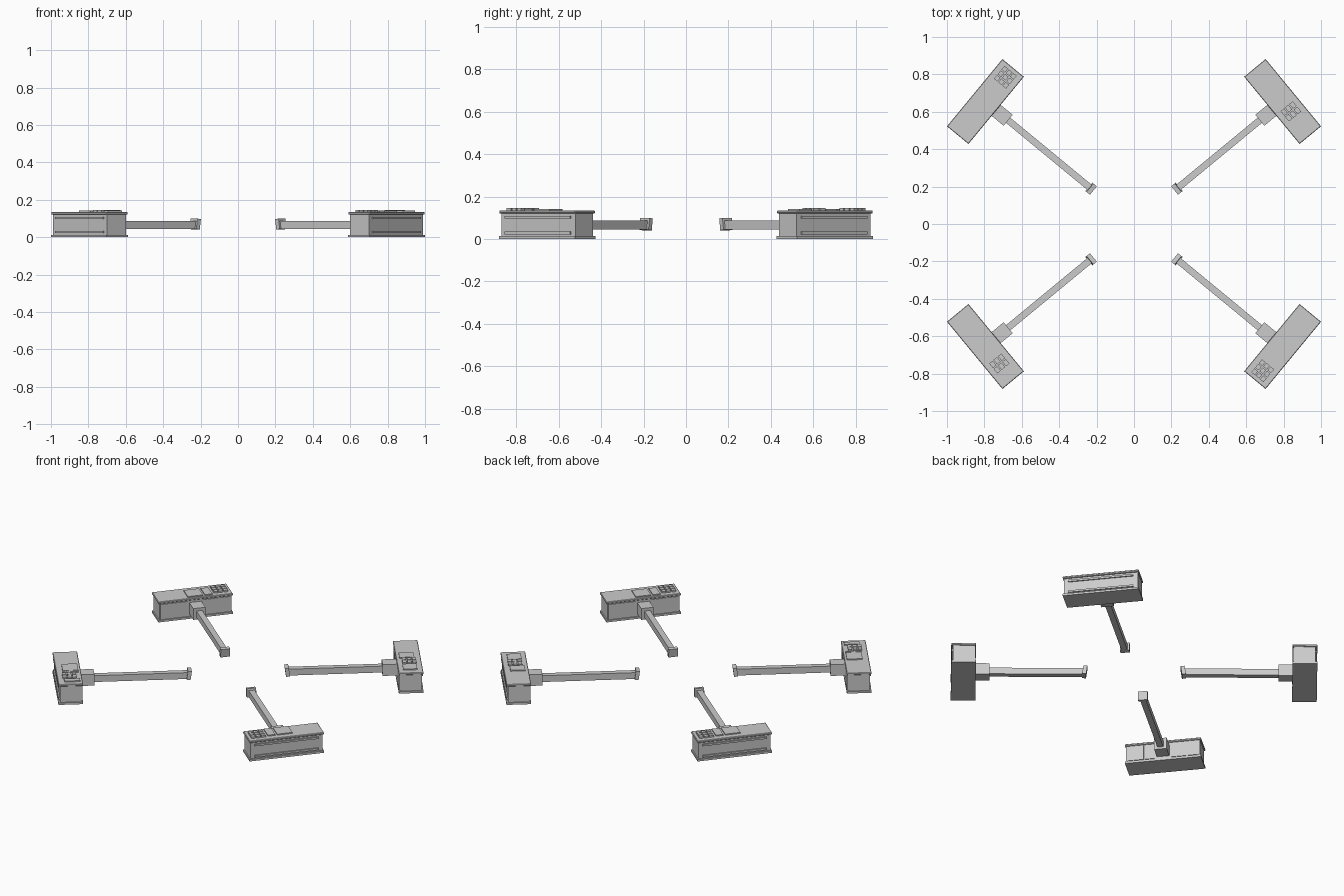
import bpy, bmesh, math
from mathutils import Matrix

if "Cube" in bpy.data.objects:
    bpy.data.objects.remove(bpy.data.objects["Cube"])

# Local frame of a unit: x = outward from centre, y = sideways, z = up


def boxes(name, specs, M, local=None, bevel=0.0):
    """One object made of boxes (x0, x1, y0, y1, z0, z1)."""
    bm = bmesh.new()
    for x0, x1, y0, y1, z0, z1 in specs:
        m = Matrix.Translation(((x0 + x1) / 2, (y0 + y1) / 2, (z0 + z1) / 2)) \
            @ Matrix.Diagonal((x1 - x0, y1 - y0, z1 - z0, 1))
        bmesh.ops.create_cube(bm, size=1, matrix=m)
    if bevel:
        bmesh.ops.bevel(bm, geom=bm.edges[:], offset=bevel, segments=1, affect='EDGES')
    bm.transform(M @ local if local else M)
    me = bpy.data.meshes.new(name)
    bm.to_mesh(me)
    bm.free()
    ob = bpy.data.objects.new(name, me)
    bpy.context.collection.objects.link(ob)
    return ob


def key_grid(v0, v1, rows=3, cols=2):
    """Grid of small raised keys between v0 and v1."""
    out, u0, u1, g = [], 0.985, 1.075, 0.006
    du, dv = (u1 - u0) / rows, (v1 - v0) / cols
    for i in range(rows):
        for j in range(cols):
            out.append((u0 + i * du + g / 2, u0 + (i + 1) * du - g / 2,
                        v0 + j * dv + g / 2, v0 + (j + 1) * dv - g / 2, 0.13, 0.146))
    return out


def pad(v0, v1, u0=0.97, u1=1.065):
    return (u0, u1, v0, v1, 0.13, 0.142)


# Top layouts: raised pads and key grid, different per unit
layout_a = [pad(-0.05, 0.045), pad(-0.108, -0.062)] + key_grid(-0.215, -0.12, 3, 3)
layout_b = [pad(-0.045, 0.05), pad(0.055, 0.07)] + key_grid(0.08, 0.155) + [pad(0.165, 0.2)]
layout_c = [pad(-0.022, 0.045, 0.975), pad(-0.19, -0.115, 0.985, 1.07)] + key_grid(-0.107, -0.03)

units = [("front_right", -39.5, layout_a), ("back_right", 39.5, layout_c),
         ("back_left", 140.5, layout_a), ("front_left", 219.5, layout_b)]

for label, angle, layout in units:
    M = Matrix.Rotation(math.radians(angle), 4, 'Z')
    # pod body with bottom and top plates
    boxes(f"pod_body_{label}", [(0.962, 1.094, -0.226, 0.226, 0.008, 0.128)], M)
    boxes(f"bottom_plate_{label}", [(0.955, 1.104, -0.233, 0.233, 0.0, 0.013)], M)
    boxes(f"top_plate_{label}", [(0.955, 1.104, -0.233, 0.233, 0.121, 0.135)], M, None, 0.003)
    boxes(f"top_controls_{label}", layout, M)
    # long ribs on the outer face
    boxes(f"outer_ribs_{label}", [(1.09, 1.102, -0.2, 0.2, z, z + 0.012) for z in (0.022, 0.096)], M)
    # thin panels on the inner face
    boxes(f"inner_panels_{label}",
          [(0.957, 0.965, a, b, 0.018, 0.116) for a, b in
           ((-0.22, -0.15), (-0.142, -0.05), (0.05, 0.11), (0.118, 0.22))], M)
    # arm socket, arm bar, tilted end plate
    boxes(f"arm_socket_{label}", [(0.872, 0.97, -0.038, 0.038, 0.03, 0.105)], M)
    boxes(f"arm_{label}", [(0.295, 0.88, -0.018, 0.018, 0.044, 0.086)], M)
    tilt = Matrix.Translation((0.297, 0, 0.07)) @ Matrix.Rotation(math.radians(-8), 4, 'Y')
    boxes(f"arm_end_plate_{label}", [(-0.012, 0.012, -0.029, 0.029, -0.028, 0.028)], M, tilt)
